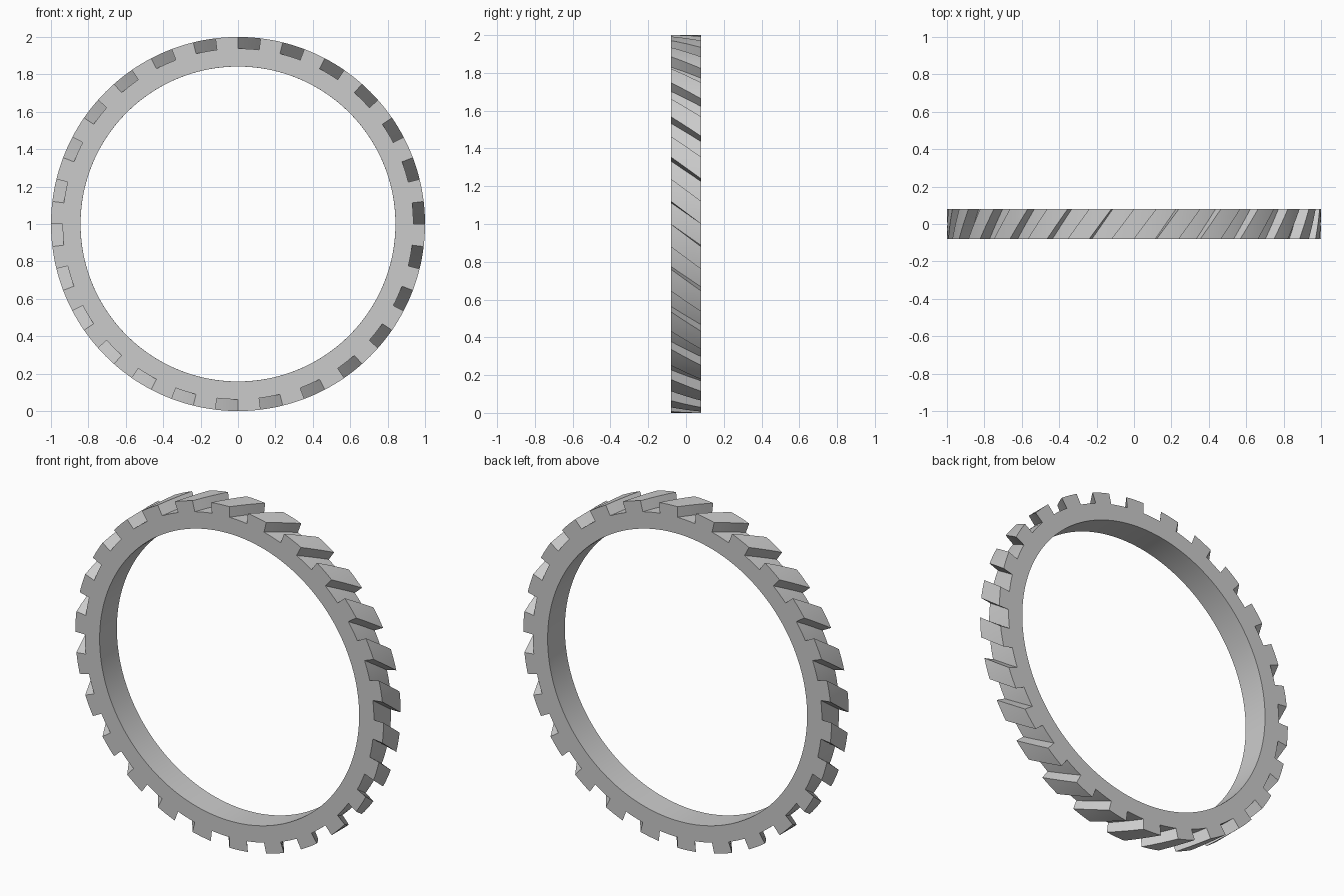
import bpy, bmesh
from math import sin, cos, pi

if "Cube" in bpy.data.objects:
    bpy.data.objects.remove(bpy.data.objects["Cube"], do_unlink=True)

TEETH = 26
HALF = 4                        # segments in each tooth and each gap
SEGS = TEETH * HALF * 2
LAYERS = 4                      # slices through the width
WIDTH = 0.16
TWIST = pi / TEETH              # half a tooth pitch from front to back
BORE, ROOT, TIP = 0.842, 0.938, 1.0

steel = bpy.data.materials.new("plain grey")
steel.use_nodes = True
colour = (0.6, 0.6, 0.6, 1)
steel.diffuse_color = colour
steel.node_tree.nodes["Principled BSDF"].inputs["Base Color"].default_value = colour

bm = bmesh.new()


def ring(radius, layer):
    """One circle of points, turned clockwise as it goes back."""
    t = layer / LAYERS
    angles = [2 * pi * i / SEGS + TWIST * t for i in range(SEGS)]
    return [bm.verts.new((radius * sin(a), (t - 0.5) * WIDTH, 1 + radius * cos(a)))
            for a in angles]


bore, root, tip = [[ring(r, k) for k in range(LAYERS + 1)] for r in (BORE, ROOT, TIP)]


def is_tooth(i):
    return (i // HALF) % 2 == 1


for i in range(SEGS):
    j = (i + 1) % SEGS
    # Bore, and either the tooth top or the gap floor
    outer = tip if is_tooth(i) else root
    for k in range(LAYERS):
        for wall in (bore, outer):
            bm.faces.new((wall[k][i], wall[k][j], wall[k + 1][j], wall[k + 1][i]))
        # Slanted tooth flank
        if is_tooth(i) != is_tooth(i - 1):
            bm.faces.new((root[k][i], tip[k][i], tip[k + 1][i], root[k + 1][i]))
    # Flat front and back sides
    for k in (0, LAYERS):
        bm.faces.new((bore[k][i], bore[k][j], root[k][j], root[k][i]))
        if is_tooth(i):
            bm.faces.new((root[k][i], root[k][j], tip[k][j], tip[k][i]))

bmesh.ops.delete(bm, geom=[v for v in bm.verts if not v.link_faces], context='VERTS')
bmesh.ops.recalc_face_normals(bm, faces=bm.faces)

mesh = bpy.data.meshes.new("helical_gear_ring")
bm.to_mesh(mesh)
bm.free()
mesh.materials.append(steel)
gear = bpy.data.objects.new("helical_gear_ring", mesh)
bpy.context.collection.objects.link(gear)

# Smooth curved walls, crisp tooth edges
bpy.ops.object.select_all(action='DESELECT')
gear.select_set(True)
bpy.context.view_layer.objects.active = gear
bpy.ops.object.shade_smooth_by_angle(angle=pi / 6)
